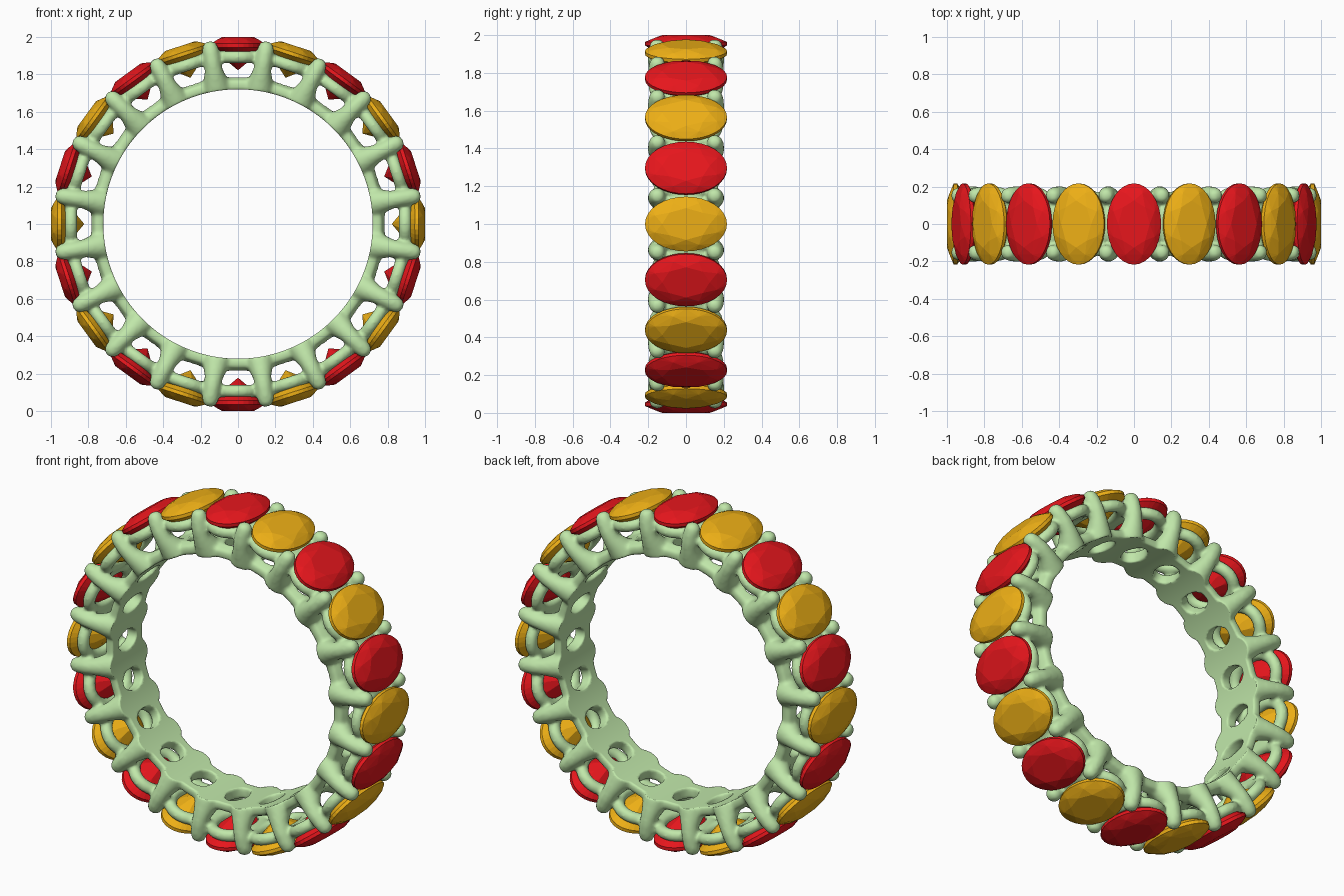
import bpy, bmesh
from math import sin, cos, pi, radians, hypot
from mathutils import Vector

if "Cube" in bpy.data.objects:
    bpy.data.objects.remove(bpy.data.objects["Cube"])

N = 20                      # stones round the ring
C = Vector((0, 0, 1))       # ring centre


def material(name, col):
    m = bpy.data.materials.new(name)
    m.diffuse_color = (*col, 1)
    m.use_nodes = True
    m.node_tree.nodes["Principled BSDF"].inputs["Base Color"].default_value = m.diffuse_color
    return m


METAL = material("pale_green_metal", (0.53, 0.80, 0.40))
RED = material("red_stone", (0.80, 0.008, 0.012))
GOLD = material("gold_stone", (0.85, 0.43, 0.008))


def polar(angle, r, y=0.0, t=0.0):
    """Point at ring angle, radius r, axial offset y, tangential offset t."""
    return C + Vector((cos(angle) * r - sin(angle) * t, y, sin(angle) * r + cos(angle) * t))


def make_object(name, bm, mat):
    bmesh.ops.recalc_face_normals(bm, faces=bm.faces)
    me = bpy.data.meshes.new(name)
    bm.to_mesh(me)
    bm.free()
    ob = bpy.data.objects.new(name, me)
    bpy.context.collection.objects.link(ob)
    me.materials.append(mat)
    return ob


def bridge(bm, rings, closed=False):
    """Quads between successive vertex loops, capped unless closed."""
    n = len(rings[0])
    pairs = list(zip(rings, rings[1:] + rings[:1]))
    for a, b in pairs if closed else pairs[:-1]:
        for i in range(n):
            j = (i + 1) % n
            bm.faces.new((a[i], a[j], b[j], b[i]))
    if not closed:
        bm.faces.new(rings[0])
        bm.faces.new(rings[-1])


def tube(bm, pts, radii, normal, closed=False, sides=14):
    """Round tube along a planar path whose plane has the given normal."""
    rings, n = [], len(pts)
    for i, p in enumerate(pts):
        a = pts[(i - 1) % n] if closed else pts[max(i - 1, 0)]
        b = pts[(i + 1) % n] if closed else pts[min(i + 1, n - 1)]
        side = (b - a).normalized().cross(normal)
        rings.append([bm.verts.new(p + radii[i] * (cos(2 * pi * k / sides) * normal
                                                   + sin(2 * pi * k / sides) * side))
                      for k in range(sides)])
    bridge(bm, rings, closed)


def apply_mod(ob, kind, **props):
    bpy.context.view_layer.objects.active = ob
    m = ob.modifiers.new(kind.lower(), kind)
    for k, v in props.items():
        setattr(m, k, v)
    bpy.ops.object.modifier_apply(modifier=m.name)


# Inner band, lathed from a small profile
profile = [(0.715, -0.14), (0.765, -0.14), (0.787, -0.09),
           (0.787, 0.09), (0.765, 0.14), (0.715, 0.14)]
bm = bmesh.new()
bridge(bm, [[bm.verts.new(polar(2 * pi * i / 160, r, y)) for r, y in profile]
            for i in range(160)], closed=True)
metal = make_object("ring_setting", bm, METAL)

# Oval openings through the band behind each stone
bm = bmesh.new()
for s in range(N):
    a = radians(90) + 2 * pi * s / N
    bridge(bm, [[bm.verts.new(polar(a, r, 0.085 * sin(u), 0.058 * cos(u)))
                 for u in (2 * pi * k / 24 for k in range(24))] for r in (0.65, 0.84)])
cutter = make_object("band_opening_cutter", bm, METAL)
cutter.hide_render = True
apply_mod(metal, 'BOOLEAN', operation='DIFFERENCE', object=cutter, solver='EXACT')
bpy.data.objects.remove(cutter)

# Posts ending in prongs (radius from centre, axial offset, thickness) and oval rails
post = [(0.74, 0.10, 0.080), (0.78, 0.125, 0.065), (0.83, 0.150, 0.049),
        (0.88, 0.160, 0.044), (0.935, 0.154, 0.045), (0.962, 0.150, 0.041),
        (0.978, 0.148, 0.032), (0.988, 0.147, 0.016)]
bm = bmesh.new()
for s in range(N):
    a = radians(90) + 2 * pi * s / N
    rail = [polar(a, 0.893, 0.165 * sin(u), 0.122 * cos(u))
            for u in (2 * pi * k / 40 for k in range(40))]
    tube(bm, rail, [0.034] * 40, Vector((cos(a), 0, sin(a))), closed=True)
    b = a + pi / N
    for side in (-1, 1):
        tube(bm, [polar(b, r, side * y) for r, y, _ in post], [p[2] for p in post],
             Vector((-sin(b), 0, cos(b))))
posts = make_object("posts_and_rails", bm, METAL)

# Fuse all metal into one smooth casting
bpy.ops.object.select_all(action='DESELECT')
posts.select_set(True)
metal.select_set(True)
bpy.context.view_layer.objects.active = metal
bpy.ops.object.join()
apply_mod(metal, 'REMESH', mode='VOXEL', voxel_size=0.011)
apply_mod(metal, 'SMOOTH', factor=0.5, iterations=6)

# Clean round bore
for v in metal.data.vertices:
    r = hypot(v.co.x, v.co.z - 1)
    if r < 0.722:
        v.co.x *= 0.72 / r
        v.co.z = 1 + (v.co.z - 1) * 0.72 / r
metal.data.polygons.foreach_set("use_smooth", [True] * len(metal.data.polygons))
if not metal.data.materials:
    metal.data.materials.append(METAL)

# Faceted oval stones: (radius from centre, scale, sides, angular offset)
levels = [(1.0, 0.58, 8, 0), (0.986, 0.82, 8, pi / 8), (0.964, 1, 32, 0),
          (0.945, 1, 32, 0), (0.872, 0.45, 8, pi / 8)]
for s in range(N):
    a = radians(90) - 2 * pi * s / N
    bm = bmesh.new()
    for r, k, n, off in levels:
        for i in range(n):
            u = 2 * pi * i / n + off
            bm.verts.new(polar(a, r, 0.217 * k * sin(u), 0.145 * k * cos(u)))
    bm.verts.new(polar(a, 0.822))
    bmesh.ops.convex_hull(bm, input=bm.verts)
    make_object(f"stone_{s + 1:02d}", bm, GOLD if s % 2 else RED)
